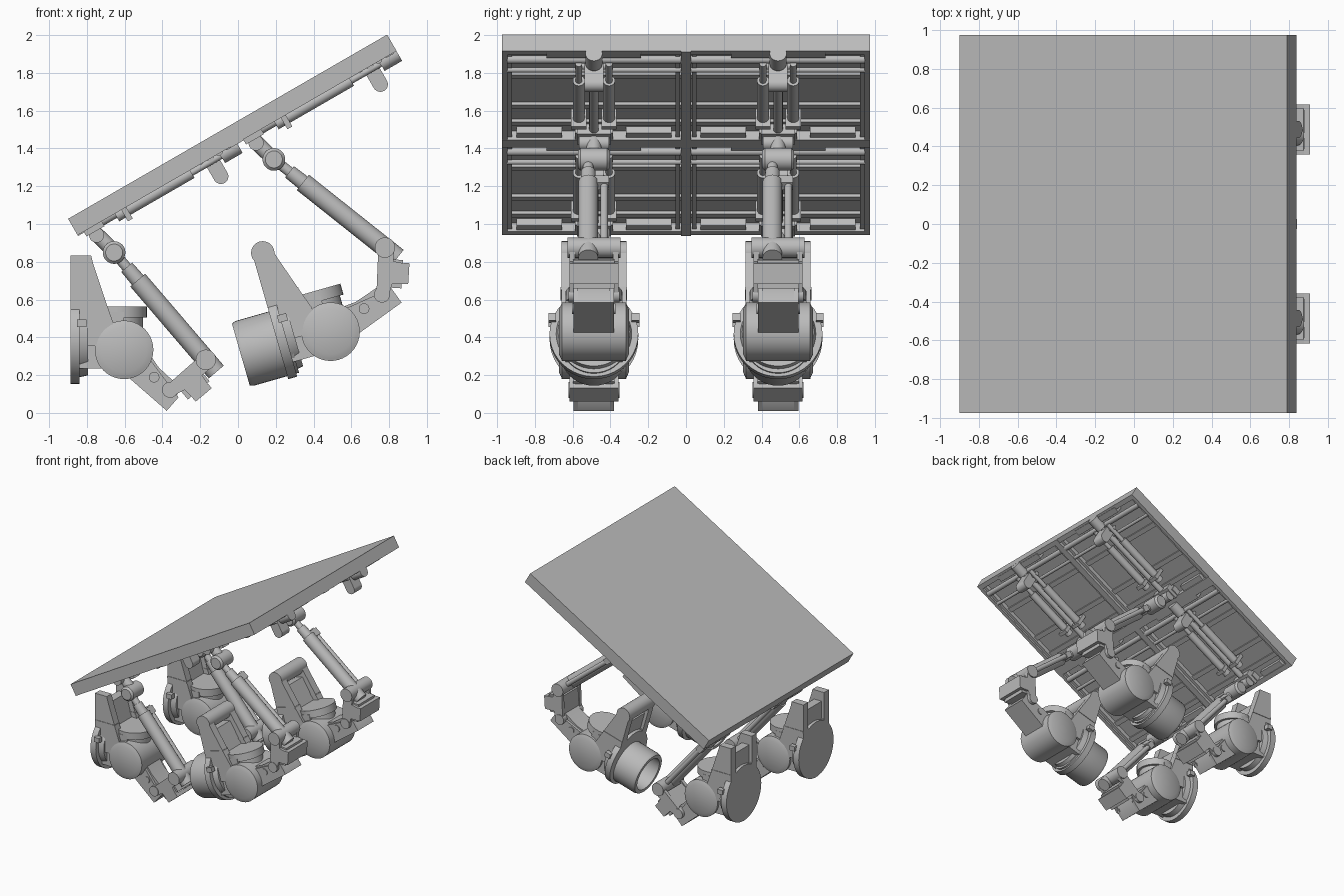
import bpy, bmesh
from math import radians, cos, sin, pi, atan2, hypot
from mathutils import Matrix, Vector

cube = bpy.data.objects.get("Cube")
if cube:
    bpy.data.objects.remove(cube, do_unlink=True)

grey = bpy.data.materials.new("machine_grey")
grey.use_nodes = True
grey.diffuse_color = (0.5, 0.5, 0.5, 1)
grey.node_tree.nodes["Principled BSDF"].inputs["Base Color"].default_value = (0.5, 0.5, 0.5, 1)
parts = []


def frame(x, y, z, angle):
    """Local frame: a along the angle in the side plane, b across, c perpendicular."""
    return Matrix.Translation((x, y, z)) @ Matrix.Rotation(-angle, 4, 'Y')


def finish(name, bm, fr):
    bmesh.ops.recalc_face_normals(bm, faces=bm.faces)
    bm.transform(fr)
    mesh = bpy.data.meshes.new(name)
    bm.to_mesh(mesh)
    bm.free()
    mesh.materials.append(grey)
    ob = bpy.data.objects.new(name, mesh)
    bpy.context.collection.objects.link(ob)
    parts.append(ob)


def prism(name, fr, outline, b0, b1):
    bm = bmesh.new()
    front = [bm.verts.new((a, b0, c)) for a, c in outline]
    back = [bm.verts.new((a, b1, c)) for a, c in outline]
    bm.faces.new(front)
    bm.faces.new(back)
    for i in range(len(front)):
        j = (i + 1) % len(front)
        bm.faces.new((front[i], front[j], back[j], back[i]))
    finish(name, bm, fr)


def box(name, fr, a0, a1, b0, b1, c0, c1):
    prism(name, fr, [(a0, c0), (a1, c0), (a1, c1), (a0, c1)], b0, b1)


def lathe(name, fr, start, axis, profile, n=32):
    """Spin (distance, radius) pairs round an axis; both ends are capped."""
    bm = bmesh.new()
    turn = Vector(axis).to_track_quat('Z', 'Y')
    rings = [[bm.verts.new(Vector(start) + turn @ Vector(
        (r * cos(2 * pi * i / n), r * sin(2 * pi * i / n), t))) for i in range(n)]
        for t, r in profile]
    for p, q in zip(rings, rings[1:]):
        for i in range(n):
            bm.faces.new((p[i], p[i - 1], q[i - 1], q[i]))
    bm.faces.new(rings[0])
    bm.faces.new(rings[-1])
    finish(name, bm, fr)


def rod(name, fr, p, q, r, n=24):
    d = Vector(q) - Vector(p)
    lathe(name, fr, p, d, [(0, r), (d.length, r)], n)


def pin(name, fr, a, c, r, half):
    rod(name, fr, (a, -half, c), (a, half, c), r)


# Tilted deck: slab and outer rails
SLOPE = radians(30)
deck = frame(-0.055, 0, 1.515, SLOPE)
H = 0.975
box("deck_slab", deck, -H, H, -H, H, -0.05, 0)
for s in (-1, 1):
    lo, hi = sorted((s * H, s * (H - 0.03)))
    box("deck_side_rail", deck, -H, H, lo, hi, -0.1, -0.05)
    lo, hi = sorted((s * H, s * (H - 0.04)))
    box("deck_end_rail", deck, lo, hi, -H, H, -0.1, -0.05)
box("deck_centre_beam", deck, -H, H, -0.027, 0.027, -0.105, -0.05)
box("deck_cross_beam", deck, -0.04, 0.04, -H, H, -0.105, -0.05)


def deck_module(u, y):
    m = deck @ Matrix.Translation((u, y, 0))
    # Ribs and cross tubes
    for a in (0.16, -0.16, -0.34):
        box("deck_rib", m, a - 0.02, a + 0.02, -0.46, 0.46, -0.068, -0.05)
    for a, r in ((0.38, 0.022), (0.27, 0.014)):
        rod("cross_tube", m, (a, -0.46, -0.09), (a, 0.46, -0.09), r, 16)
    for s in (-1, 1):
        box("module_edge", m, -0.46, 0.46, s * 0.445 - 0.012, s * 0.445 + 0.012, -0.085, -0.05)
        box("rail_step", m, -0.45, -0.40, s * 0.29 - 0.12, s * 0.29 + 0.12, -0.09, -0.05)
    box("end_step", m, -0.45, -0.38, -0.1, 0.1, -0.1, -0.05)
    box("end_plate", m, 0.42, 0.47, -0.25, 0.25, -0.105, -0.05)
    # Twin locking cylinders
    for s in (-1, 1):
        b = s * 0.08
        rod("lock_cylinder", m, (-0.26, b, -0.115), (0.2, b, -0.115), 0.032)
        rod("lock_piston", m, (0.2, b, -0.115), (0.38, b, -0.115), 0.018, 16)
        box("lock_clamp", m, -0.22, -0.19, b - 0.04, b + 0.04, -0.17, -0.05)
    rod("lock_spindle", m, (-0.36, 0, -0.1), (0.4, 0, -0.1), 0.025, 16)
    # Hanging hook and end buffer
    box("hook", m, 0.285, 0.365, -0.05, 0.05, -0.21, -0.05)
    pin("hook_tip", m, 0.325, -0.21, 0.04, 0.05)
    pin("hook_pin", m, 0.325, -0.1, 0.018, 0.1)
    rod("end_buffer", m, (0.38, 0, -0.115), (0.487, 0, -0.115), 0.045)
    # Pivot mount above the leg
    box("pivot_mount", m, -0.45, -0.34, -0.09, 0.09, -0.13, -0.05)
    pin("pivot_mount_pin", m, -0.40, -0.15, 0.04, 0.08)
    rod("pivot_neck", m, (-0.40, 0, -0.14), (-0.362, 0, -0.272), 0.04)


def link(p, q, y):
    d = (q[0] - p[0], q[1] - p[1])
    return frame(p[0], y, p[1], atan2(d[1], d[0])), hypot(*d)


def support(y, drum, knee, ankle, ball, tilt, extended):
    # Shoulder body: cross drum with domed ends and turntable on top
    s = frame(drum[0], y, drum[1], tilt)
    lathe("shoulder_drum", s, (0, -0.185, 0), (0, 1, 0),
          [(0, 0.12), (0.012, 0.145), (0.015, 0.155), (0.355, 0.155), (0.358, 0.145), (0.37, 0.12)], 40)
    lathe("turntable", s, (-0.03, 0, 0.1), (0, 0, 1),
          [(0, 0.13), (0.07, 0.13), (0.07, 0.15), (0.13, 0.15)], 40)
    box("shoulder_block", s, -0.24, 0, -0.15, 0.15, -0.1, 0.2)
    # Base flange, with an open socket on the extended version
    lathe("base_flange", s, (-0.285, 0, 0.055), (1, 0, 0),
          [(0, 0.235), (0.05, 0.235), (0.05, 0.2), (0.095, 0.19)], 40)
    if extended:
        lathe("base_socket", s, (-0.49, 0, 0.015), (1, 0, 0),
              [(0.12, 0.14), (0, 0.14), (0, 0.17), (0.02, 0.178), (0.27, 0.178)], 40)
    for b in (-0.22, 0.22):
        box("flange_lug", s, -0.25, -0.2, b - 0.02, b + 0.02, 0.12, 0.16)
    # Upright bracket: two cheeks and a web
    cheek = [(-0.285, 0.02), (-0.285, 0.5), (-0.175, 0.5), (-0.165, 0.46),
             (-0.09, 0.235), (-0.06, 0.15), (-0.06, 0.02)]
    for b in (-0.14, 0.14):
        prism("bracket_cheek", s, cheek, b - 0.032, b + 0.032)
        box("cheek_ridge", s, -0.285, -0.1, b - 0.036, b + 0.036, 0.26, 0.275)
    prism("bracket_web", s, [(-0.26, 0.1), (-0.26, 0.42), (-0.19, 0.42), (-0.1, 0.1)], -0.12, 0.12)
    if extended:
        pin("bracket_pin", s, -0.23, 0.5, 0.062, 0.172)

    # Forearm from drum to knee
    f, n = link(drum, knee, y)
    prism("forearm", f, [(0.05, -0.095), (n + 0.06, -0.095), (n + 0.06, -0.03),
                         (n + 0.03, 0.045), (0.2, 0.05), (0.05, 0.09)], -0.085, 0.085)
    for b in (-0.095, 0.095):
        prism("forearm_cheek", f, [(0.1, -0.095), (n + 0.06, -0.095), (n + 0.06, 0), (0.1, 0.06)],
              b - 0.012, b + 0.012)
    pin("forearm_pin", f, 0.215, -0.005, 0.028, 0.115)
    pin("knee_pin", f, n, 0, 0.042, 0.135)

    # Ankle link with an outer U-shaped guard
    k, n = link(knee, ankle, y)
    for b in (-0.115, 0.115):
        prism("ankle_cheek", k, [(-0.03, -0.03), (0.06, -0.05), (0.065, -0.13), (0.17, -0.13),
                                 (0.18, -0.05), (n, -0.05), (n, 0.035), (0.03, 0.03)],
              b - 0.015, b + 0.015)
    box("ankle_guard", k, 0.065, 0.175, -0.13, 0.13, -0.135, -0.105)
    box("ankle_core", k, 0.04, 0.19, -0.11, 0.11, -0.1, 0.025)
    pin("ankle_pin", k, n, 0, 0.054, 0.14)

    # Telescopic leg up to the deck pivot
    g, n = link(ankle, ball, y)
    lathe("telescopic_leg", g, (-0.085, -0.03, 0), (1, 0, 0),
          [(0, 0.052), (0.64, 0.052), (0.64, 0.04), (0.73, 0.038), (0.73, 0.027), (0.085 + n, 0.027)])
    rod("leg_side_rod", g, (0.02, 0.055, 0), (n - 0.16, 0.055, 0), 0.02, 16)
    box("side_rod_clamp", g, n - 0.23, n - 0.17, -0.03, 0.08, -0.025, 0.025)
    lathe("deck_pivot", g, (n, -0.085, 0), (0, 1, 0),
          [(0, 0.045), (0.015, 0.06), (0.155, 0.06), (0.17, 0.045)])


for y in (-0.4875, 0.4875):
    for u in (-0.4875, 0.4875):
        deck_module(u, y)
    support(y, (0.49, 0.43), (0.762, 0.626), (0.778, 0.875), (0.19, 1.342), radians(16), True)
    support(y, (-0.603, 0.334), (-0.36, 0.122), (-0.17, 0.281), (-0.656, 0.849), 0, False)

# Smooth round parts while keeping edges crisp
bpy.ops.object.select_all(action='DESELECT')
for ob in parts:
    ob.select_set(True)
bpy.context.view_layer.objects.active = parts[0]
bpy.ops.object.shade_smooth_by_angle(angle=radians(30))
